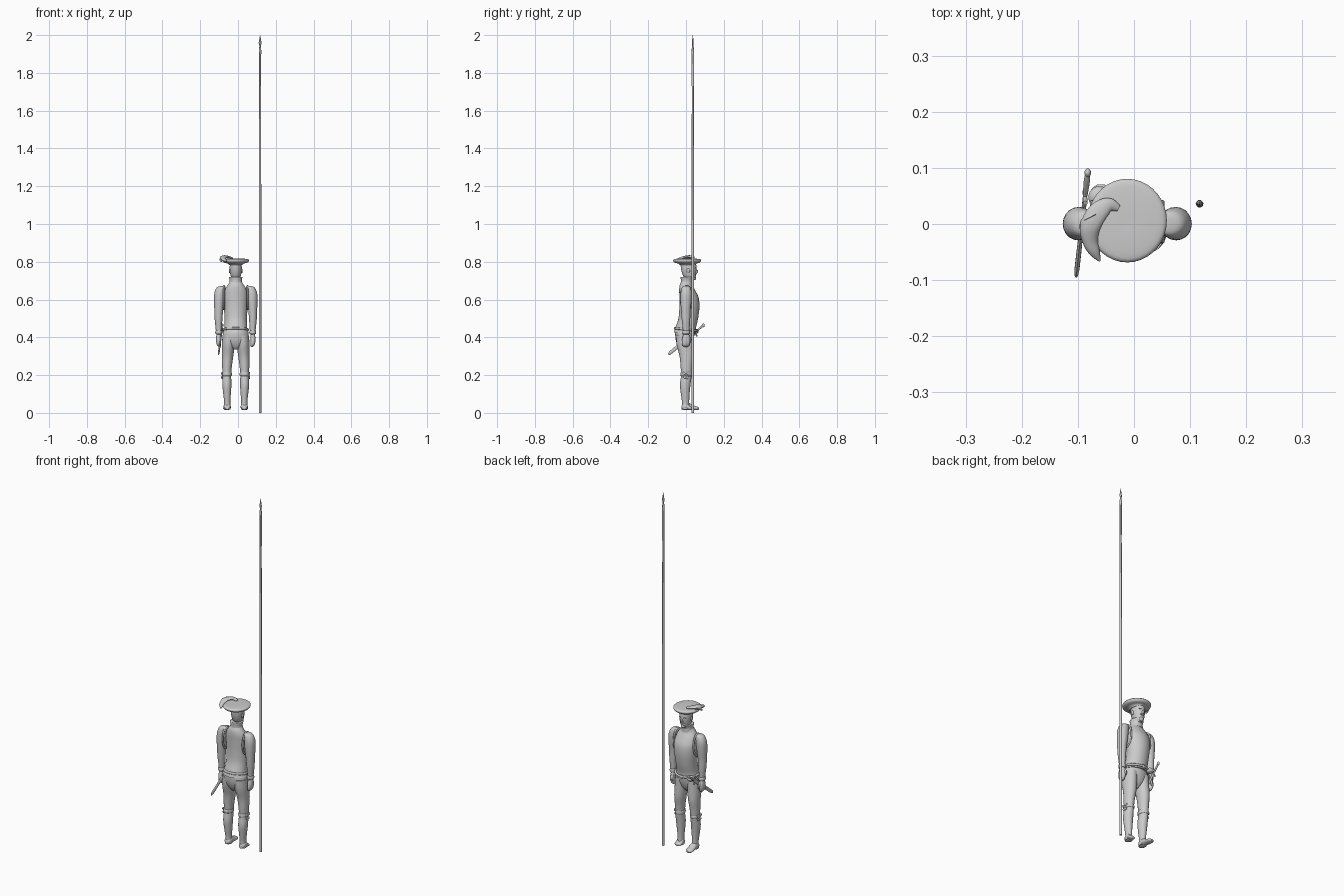
import bpy, bmesh, math
from mathutils import Vector

CX = -0.012  # centre line of the body


def smooth_rings(rows, n):
    """Catmull-Rom interpolation between cross-sections."""
    rows = [Vector(r) for r in rows]
    out = []
    for i in range(len(rows) - 1):
        a, b = rows[max(i - 1, 0)], rows[i]
        c, d = rows[i + 1], rows[min(i + 2, len(rows) - 1)]
        for k in range(n):
            t = k / n
            out.append(0.5 * (2 * b + (c - a) * t + (2 * a - 5 * b + 4 * c - d) * t * t
                              + (3 * b - a - 3 * c + d) * t ** 3))
    return out + [rows[-1]]


def sweep(name, rows, seg=20, n=4, u=None, v=None, ref=(0, 0, 1), angle=50):
    """Skin rings (x, y, z, ru, rv); fixed axes u, v or axes following the path."""
    rings = smooth_rings(rows, n)
    pts = [Vector(r[:3]) for r in rings]
    bm = bmesh.new()
    loops = []
    for i, r in enumerate(rings):
        if u:
            a, b = Vector(u), Vector(v)
        else:
            t = (pts[min(i + 1, len(pts) - 1)] - pts[max(i - 1, 0)]).normalized()
            a = t.cross(Vector(ref)).normalized()
            b = a.cross(t).normalized()
        ru, rv = max(r[3], 0.0004), max(r[4], 0.0004)
        loops.append([bm.verts.new(pts[i] + a * ru * math.cos(q) + b * rv * math.sin(q))
                      for q in (2 * math.pi * k / seg for k in range(seg))])
    for p, q in zip(loops, loops[1:]):
        for k in range(seg):
            j = (k + 1) % seg
            bm.faces.new((p[k], p[j], q[j], q[k]))
    bm.faces.new(loops[0][::-1])
    bm.faces.new(loops[-1])
    bmesh.ops.recalc_face_normals(bm, faces=bm.faces)
    me = bpy.data.meshes.new(name)
    bm.to_mesh(me)
    bm.free()
    ob = bpy.data.objects.new(name, me)
    bpy.context.collection.objects.link(ob)
    return shade(ob, angle)


def shade(ob, angle=50):
    bpy.ops.object.select_all(action='DESELECT')
    ob.select_set(True)
    bpy.context.view_layer.objects.active = ob
    bpy.ops.object.shade_smooth_by_angle(angle=math.radians(angle))
    return ob


def stack(name, rows, **kw):
    """Horizontal sections: (x, y, z, rx, ry)."""
    return sweep(name, rows, u=(1, 0, 0), v=(0, 1, 0), **kw)


def blob(name, loc, size, rot=(0, 0, 0)):
    bpy.ops.mesh.primitive_uv_sphere_add(segments=14, ring_count=9, location=loc, rotation=rot)
    ob = bpy.context.object
    ob.name, ob.scale = name, size
    return shade(ob)


def rod(name, pts, r, **kw):
    return sweep(name, [(*p, r, r) for p in pts], seg=10, **kw)


# Doublet with peascod belly, and standing collar
stack("doublet", [(CX, -.006, .425, .069, .058), (CX, -.002, .45, .061, .055),
                  (CX, .012, .50, .059, .052), (CX, .018, .56, .063, .053),
                  (CX, .016, .61, .065, .051), (CX, .006, .65, .058, .042),
                  (CX, .0, .675, .044, .034), (CX, .002, .692, .033, .029)], seg=28)
stack("collar", [(CX, .003, .675, .036, .032), (CX, .004, .70, .032, .031),
                 (CX, .006, .718, .035, .034), (CX, .006, .72, .026, .026)], seg=24)
# Belt, higher at the back than at the front
belt = [(CX + .065 * math.cos(a), .001 + .059 * math.sin(a), .441 - .007 * math.sin(a))
        for a in (2 * math.pi * k / 20 for k in range(21))]
rod("belt", belt, .006, n=2)
blob("belt_buckle", (CX, .061, .433), (.011, .005, .01))

# Head, nose, ears, beard
stack("head", [(CX, .018, .70, .017, .019), (CX, .02, .715, .023, .029),
               (CX, .017, .735, .029, .036), (CX, .015, .76, .032, .041),
               (CX, .013, .785, .031, .041), (CX, .012, .80, .027, .036)], seg=24)
blob("nose", (CX, .055, .748), (.006, .009, .011), (-.3, 0, 0))
blob("moustache", (CX, .05, .735), (.014, .006, .004))
blob("beard", (CX, .042, .714), (.013, .012, .012))
for s in (-1, 1):
    blob("ear", (CX + s * .032, .012, .752), (.005, .009, .012))
    blob("eyebrow", (CX + s * .013, .05, .766), (.009, .005, .003))

# Flat hat with crown band and plume
stack("hat", [(CX, .01, .782, .034, .042), (CX, .008, .79, .042, .048),
              (CX, .006, .796, .063, .067), (CX, .006, .805, .070, .074),
              (CX, .006, .811, .069, .073), (CX, .006, .815, .06, .064),
              (CX, .006, .817, .03, .032), (CX, .006, .817, .001, .001)], seg=36)
sweep("hat_plume", [(-.028, .028, .818, .006, .004), (-.045, .034, .823, .013, .006),
                    (-.065, .02, .827, .018, .007), (-.078, -.005, .824, .018, .008),
                    (-.078, -.03, .815, .014, .008), (-.07, -.05, .808, .010, .007),
                    (-.061, -.066, .802, .002, .002)], seg=12)
sweep("hat_plume_curl", [(-.07, .02, .824, .012, .006), (-.086, .008, .822, .009, .006),
                         (-.091, -.008, .808, .006, .005),
                         (-.087, -.016, .80, .002, .002)], seg=10, ref=(0, 1, .2))

# Seat of the breeches
stack("breeches_seat", [(CX, -.008, .335, .012, .02), (CX, -.007, .355, .042, .036),
                        (CX, -.007, .385, .066, .047), (CX, -.006, .42, .068, .051),
                        (CX, -.004, .445, .058, .048)], seg=28)

for s, side in ((-1, "left"), (1, "right")):
    def X(d):
        return CX + s * d
    # Leg and knee garter
    stack(side + "_leg", [(X(.036), -.006, .41, .034, .046), (X(.039), -.004, .36, .034, .045),
                          (X(.043), .004, .30, .030, .038), (X(.046), .003, .25, .026, .032),
                          (X(.047), .002, .20, .023, .028), (X(.047), -.004, .15, .024, .028),
                          (X(.046), -.004, .10, .020, .023), (X(.045), -.002, .055, .016, .019),
                          (X(.045), -.001, .018, .018, .021)])
    stack(side + "_garter", [(X(.047), .001, .195, .023, .027), (X(.047), .001, .199, .026, .031),
                             (X(.047), .001, .211, .026, .031), (X(.047), .001, .215, .024, .028)])
    for dy, dz in ((-.011, .004), (.011, .004), (-.006, -.016), (.007, -.018)):
        blob(side + "_garter_bow", (X(.073), dy, .205 + dz), (.004, .009, .007), (dy * 40, 0, 0))
    # Puffed sleeve, cuff, hand
    stack(side + "_sleeve", [(X(.068), .001, .672, .008, .010), (X(.076), .001, .665, .023, .022),
                             (X(.085), .001, .635, .028, .029), (X(.088), .0, .59, .027, .029),
                             (X(.090), -.001, .54, .023, .025), (X(.091), .0, .49, .020, .022),
                             (X(.090), .001, .445, .016, .018), (X(.090), .001, .42, .014, .017)])
    stack(side + "_cuff", [(X(.09), .001, .416, .012, .015), (X(.09), .001, .42, .018, .020),
                           (X(.09), .001, .433, .018, .020), (X(.09), .001, .437, .015, .017)])
    stack(side + "_hand", [(X(.09), .001, .425, .010, .013), (X(.091), .001, .40, .013, .02),
                           (X(.091), .0, .378, .013, .023), (X(.089), -.001, .36, .011, .02),
                           (X(.086), -.001, .35, .006, .011)], seg=14)
    sweep(side + "_thumb", [(X(.088), .012, .408, .006, .006), (X(.085), .022, .39, .006, .006),
                            (X(.083), .022, .372, .003, .003)], seg=8, ref=(1, 0, 0))
    # Armhole roll of the jerkin
    rod(side + "_armhole", [(X(.062), .004 + .034 * math.cos(a), .61 + .062 * math.sin(a))
                            for a in (2 * math.pi * k / 14 for k in range(15))],
        .005, n=2, ref=(1, 0, 0))
    # Shoe: the left one steps forward, the right one is short
    f = 1.0 if s < 0 else .45
    sweep(side + "_shoe", [(X(.045), -.024, .028, .008, .010), (X(.045), -.012, .032, .018, .017),
                           (X(.045), .012 * f, .034, .019, .019), (X(.046), .038 * f, .027, .020, .013),
                           (X(.047), .06 * f, .024, .018, .009), (X(.047), .07 * f, .023, .007, .005)],
          seg=16, u=(1, 0, 0), v=(0, 0, 1))

# Sword hanging on the left hip
hilt, tip = Vector((-.082, .095, .466)), Vector((-.103, -.093, .31))


def at(t):
    return hilt.lerp(tip, t)


sweep("sword_grip", [(*at(.02), .004, .004), (*at(.1), .0055, .0055), (*at(.24), .004, .004)], seg=10)
blob("sword_pommel", at(.02), (.006, .008, .01))
d = (tip - hilt).normalized()
cross = Vector((1, 0, 0)).cross(d).normalized()
c = at(.25)
rod("sword_guard", [c - cross * .024 - d * .006, c, c + cross * .024 + d * .006], .004, ref=(1, 0, 0))
sweep("scabbard", [(*at(.25), .004, .009), (*at(.6), .004, .009), (*at(.93), .0045, .009),
                   (*at(1), .002, .004)], seg=12, n=2)
rod("sword_hanger", [(-.072, .02, .44), (-.088, .01, .42), (-.092, -.005, .385)], .004, ref=(0, 1, 0))
blob("belt_pouch", (-.062, .048, .432), (.02, .02, .014), (0, 0, .6))

# Pike: shaft, side straps, socket, leaf blade
PX, PY = .117, .036
stack("pike_shaft", [(PX, PY, 0, .0065, .0065), (PX, PY, .9, .0065, .0065),
                     (PX, PY, 1.92, .005, .005)], seg=12, n=2)
for s in (-1, 1):
    bpy.ops.mesh.primitive_cube_add(size=1, location=(PX, PY + s * .005, 1.82))
    strap = bpy.context.object
    strap.name, strap.scale = "pike_strap", (.005, .003, .18)
stack("pike_socket", [(PX, PY, 1.90, .0065, .0065), (PX, PY, 1.925, .006, .006),
                      (PX, PY, 1.945, .0035, .0035)], seg=12, n=2)
stack("pike_blade", [(PX, PY, 1.94, .003, .003), (PX, PY, 1.957, .0075, .0045),
                     (PX, PY, 1.975, .005, .0035), (PX, PY, 2.0, .0005, .0005)],
      seg=4, n=3, angle=20)
